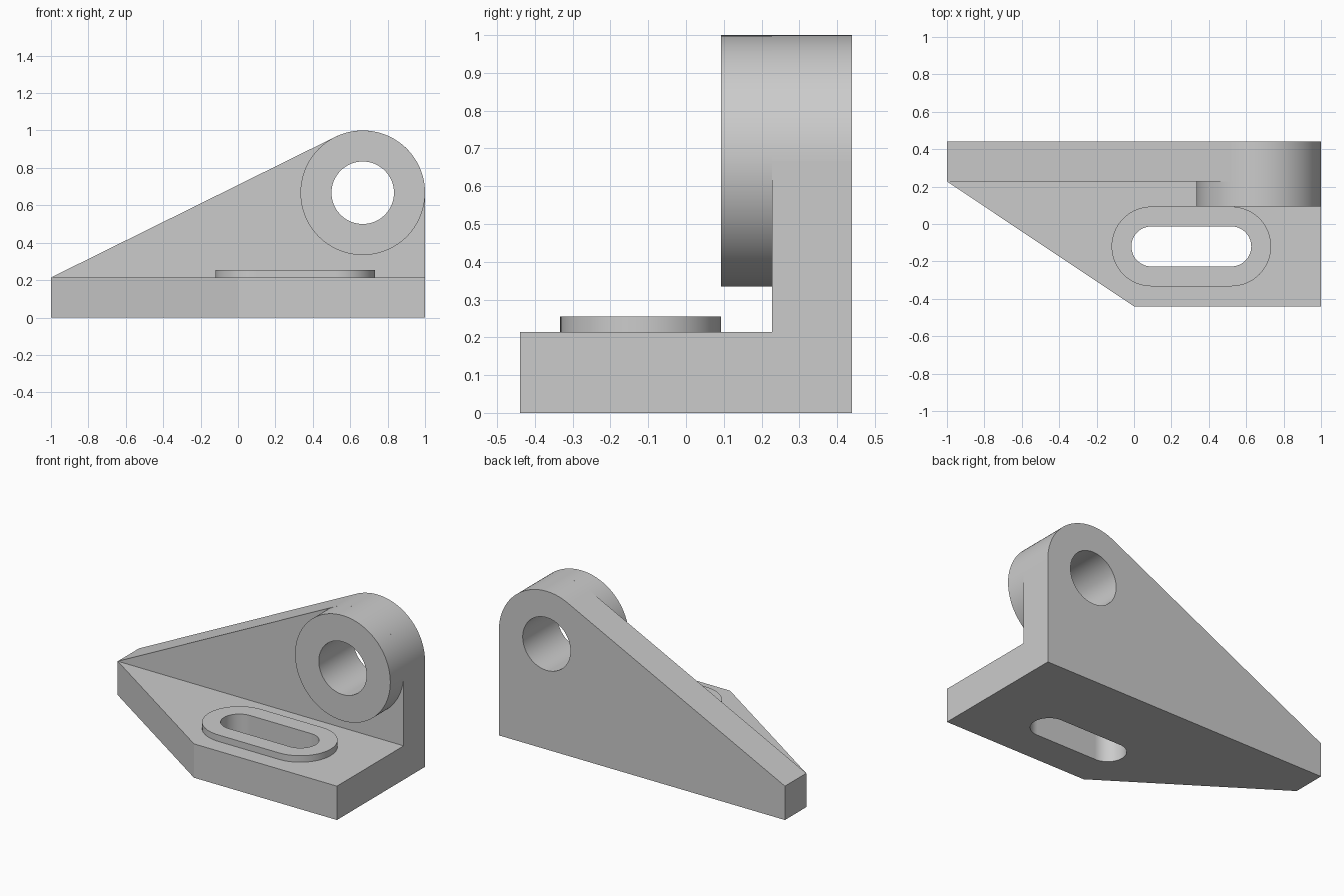
import bpy
import bmesh
from math import sin, cos, radians, atan2, asin, hypot, degrees
from mathutils import Vector

cube = bpy.data.objects.get("Cube")
if cube:
    bpy.data.objects.remove(cube, do_unlink=True)

# Material
grey = bpy.data.materials.new("plain_grey")
grey.use_nodes = True
colour = (0.6, 0.6, 0.6, 1)
grey.diffuse_color = colour
grey.node_tree.nodes["Principled BSDF"].inputs["Base Color"].default_value = colour


def arc(centre, radius, start, end, steps):
    """Points along an arc, angles in degrees, both ends included."""
    angles = [radians(start + (end - start) * i / steps) for i in range(steps + 1)]
    return [(centre[0] + radius * cos(a), centre[1] + radius * sin(a)) for a in angles]


def circle(centre, radius):
    return arc(centre, radius, 0, 360, 96)[:-1]


def slot(left, right, radius):
    """Outline of a long slot with round ends."""
    return arc(right, radius, -90, 90, 40) + arc(left, radius, 90, 270, 40)


def prism(name, outline, low, high, hole=None, upright=False):
    """Extrude an outline with an optional hole along z, or along y if upright."""
    bm = bmesh.new()
    place = (lambda u, v: (u, low, v)) if upright else (lambda u, v: (u, v, low))
    for loop in filter(None, (outline, hole)):
        verts = [bm.verts.new(place(u, v)) for u, v in loop]
        for a, b in zip(verts, verts[1:] + verts[:1]):
            bm.edges.new((a, b))
    bmesh.ops.triangle_fill(bm, use_beauty=True, edges=bm.edges[:])
    depth = high - low
    direction = Vector((0, depth, 0) if upright else (0, 0, depth))
    result = bmesh.ops.extrude_face_region(bm, geom=bm.faces[:], use_keep_orig=True)
    moved = [g for g in result["geom"] if isinstance(g, bmesh.types.BMVert)]
    bmesh.ops.translate(bm, verts=moved, vec=direction)
    bmesh.ops.recalc_face_normals(bm, faces=bm.faces[:])
    # Only the narrow strips of the curved walls are smooth
    axis = direction.normalized()
    for face in bm.faces:
        wall = abs(face.normal.dot(axis)) < 0.5
        face.smooth = wall and face.calc_area() / depth < 0.05
    mesh = bpy.data.meshes.new(name)
    bm.to_mesh(mesh)
    bm.free()
    mesh.materials.append(grey)
    obj = bpy.data.objects.new(name, mesh)
    bpy.context.collection.objects.link(obj)
    return obj


# Shared dimensions
plate_top = 0.214
back, web_front, boss_front, front = 0.44, 0.227, 0.093, -0.44
pivot, boss_radius, bore_radius = (0.667, 0.667), 0.333, 0.167
slot_ends = ((0.093, -0.12), (0.52, -0.12))
bore = circle(pivot, bore_radius)
slot_hole = slot(*slot_ends, 0.107)

# Base plate with its sloping left front corner
prism("base_plate", [(-1, web_front), (0, front), (1, front), (1, web_front)],
      0, plate_top, slot_hole)

# Raised rim around the slot
prism("slot_rim", slot(*slot_ends, 0.213), plate_top, 0.255, slot_hole)

# Upright web, its slope tangent to the rounded top
dx, dz = pivot[0] + 1, pivot[1] - plate_top
slope = atan2(dz, dx) + asin(boss_radius / hypot(dx, dz))
rounded_top = arc(pivot, boss_radius, 0, 90 + degrees(slope), 40)
prism("upright_web", [(-1, 0), (1, 0)] + rounded_top + [(-1, plate_top)],
      web_front, back, bore, upright=True)

# Pivot boss standing out from the web
prism("pivot_boss", circle(pivot, boss_radius), boss_front, web_front, bore, upright=True)
